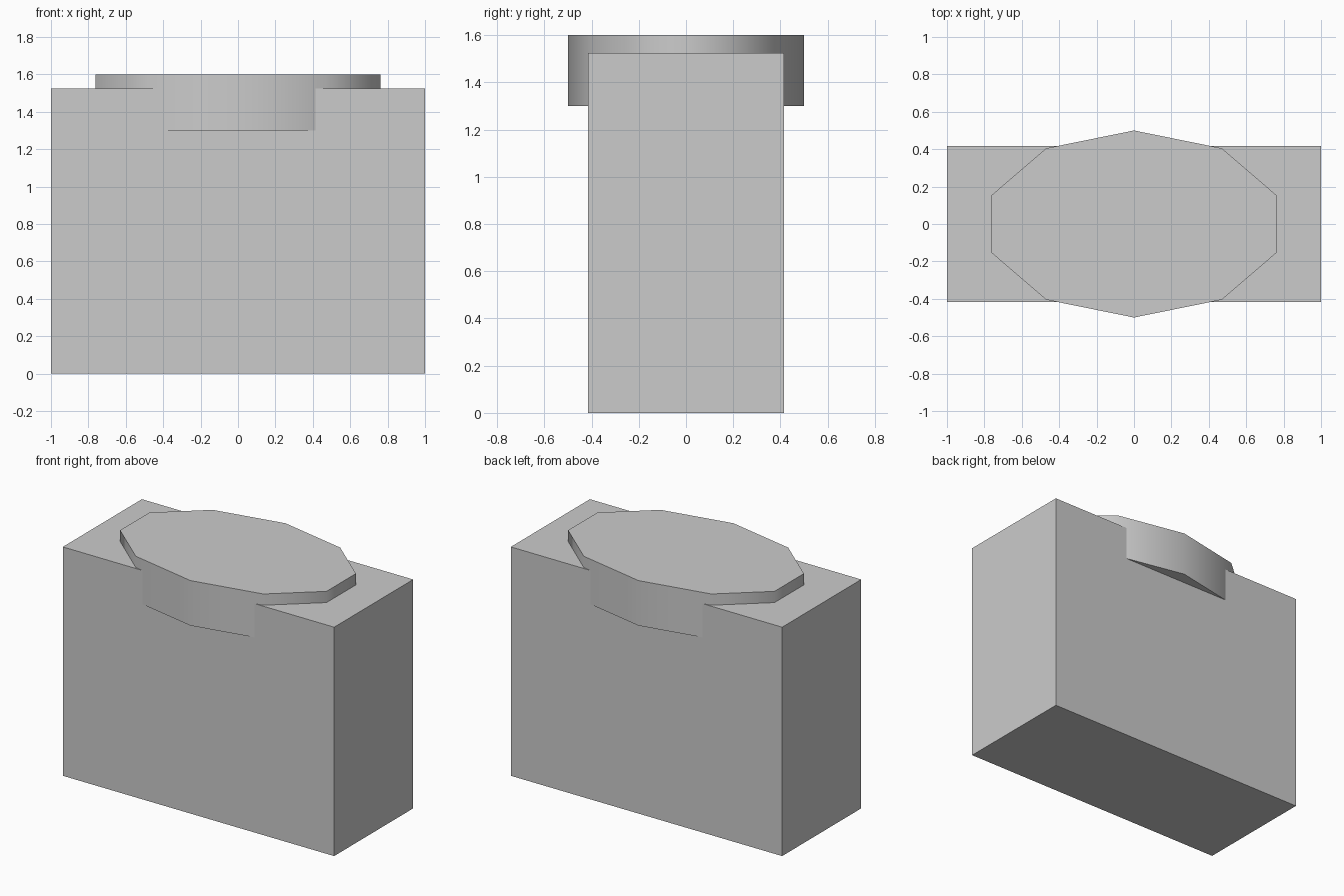
import bpy
from math import radians

if "Cube" in bpy.data.objects:
    bpy.data.objects.remove(bpy.data.objects["Cube"])

# Main block
W, D, H = 2.0, 0.832, 1.525
bpy.ops.mesh.primitive_cube_add(size=1, location=(0, 0, H / 2))
block = bpy.context.object
block.name = "block_body"
block.scale = (W, D, H)
bpy.ops.object.transform_apply(location=False, rotation=False, scale=True)

# Ten-sided oval cap sunk into the top, with points facing front and back
Z0, Z1 = 1.3, 1.6
bpy.ops.mesh.primitive_cylinder_add(vertices=10, radius=1, depth=Z1 - Z0,
                                    location=(0, 0, (Z0 + Z1) / 2))
cap = bpy.context.object
cap.name = "oval_cap"
cap.scale = (0.8, 0.5, 1)
bpy.ops.object.transform_apply(location=False, rotation=False, scale=True)
bpy.ops.object.shade_smooth_by_angle(angle=radians(60))
